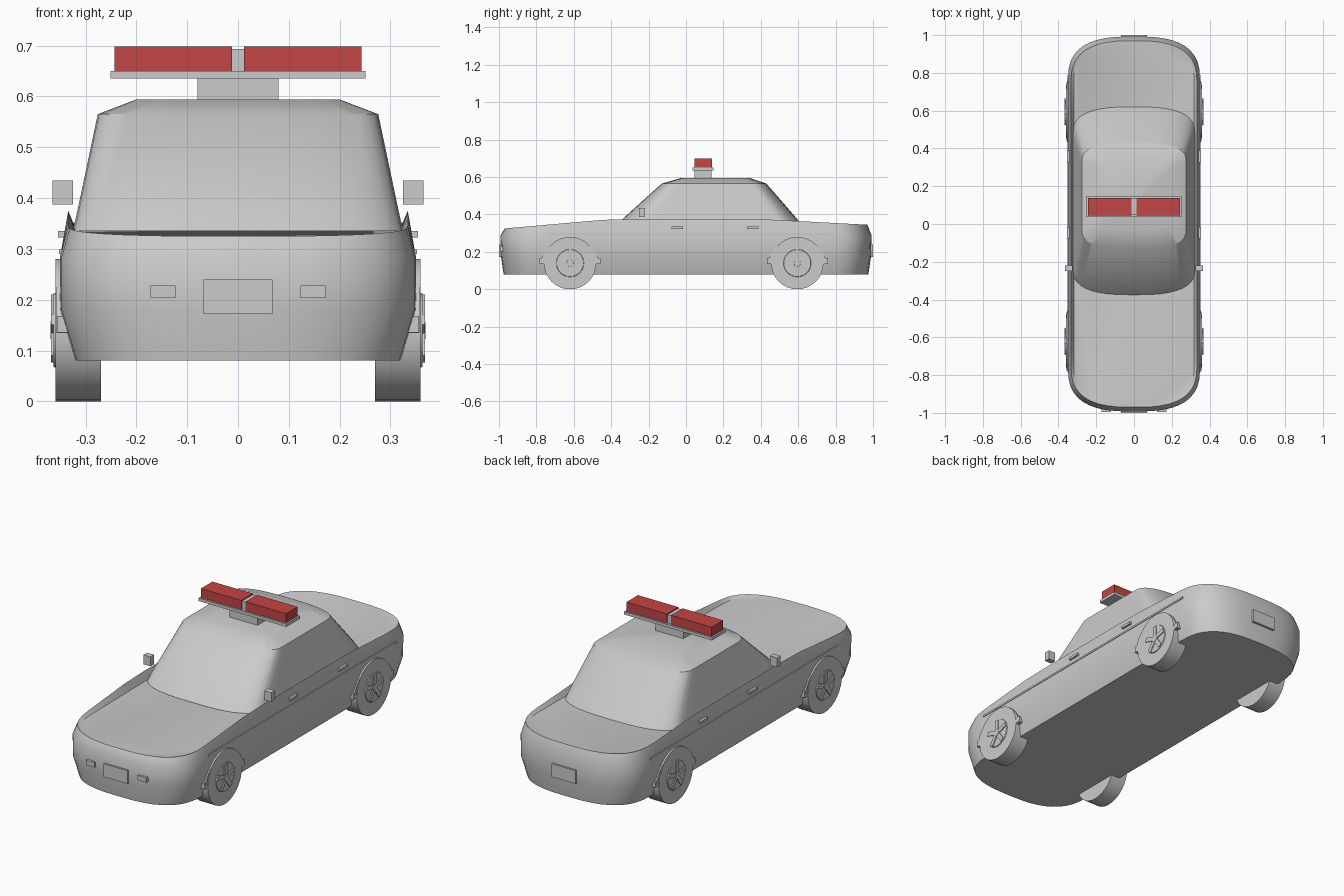
import bpy, bmesh, math
from mathutils import Matrix

old = bpy.data.objects.get("Cube")
if old:
    bpy.data.objects.remove(old)


def material(name, color):
    m = bpy.data.materials.new(name)
    m.use_nodes = True
    m.diffuse_color = color
    m.node_tree.nodes["Principled BSDF"].inputs["Base Color"].default_value = color
    return m


grey = material("light_grey", (0.6, 0.6, 0.6, 1))
red = material("beacon_red", (0.55, 0.06, 0.06, 1))


def finish(name, bm, mat=grey, smooth=None):
    bmesh.ops.recalc_face_normals(bm, faces=bm.faces)
    mesh = bpy.data.meshes.new(name)
    bm.to_mesh(mesh)
    bm.free()
    mesh.materials.append(mat)
    ob = bpy.data.objects.new(name, mesh)
    bpy.context.collection.objects.link(ob)
    if smooth:
        bpy.ops.object.select_all(action="DESELECT")
        ob.select_set(True)
        bpy.context.view_layer.objects.active = ob
        bpy.ops.object.shade_smooth_by_angle(angle=math.radians(smooth))
    return ob


def box(name, x, y, z, mat=grey):
    bm = bmesh.new()
    bmesh.ops.create_cube(bm, size=1)
    for v in bm.verts:
        v.co = [lo + (hi - lo) * (c + 0.5) for c, (lo, hi) in zip(v.co, (x, y, z))]
    return finish(name, bm, mat)


def loft(name, rings, smooth):
    # skin a stack of equal closed rings and cap both ends
    bm = bmesh.new()
    loops = [[bm.verts.new(p) for p in ring] for ring in rings]
    n = len(loops[0])
    for a, b in zip(loops, loops[1:]):
        for i in range(n):
            j = (i + 1) % n
            bm.faces.new((a[i], a[j], b[j], b[i]))
    bm.faces.new(loops[0])
    bm.faces.new(loops[-1])
    return finish(name, bm, smooth=smooth)


def outline(half, front, back, depth):
    # rounded plan: straight sides, bowed front and rear ends
    arc = [i * math.pi / 20 for i in range(11)]
    quarter = [(half * math.sin(t) ** 0.72, depth * (1 - math.cos(t) ** 0.72)
                if math.cos(t) > 1e-6 else depth) for t in arc]
    steps = 10
    ya, yb = front + depth, back - depth
    right = [(x, front + d) for x, d in quarter]
    right += [(half, ya + (yb - ya) * i / steps) for i in range(1, steps)]
    right += [(x, back - d) for x, d in reversed(quarter)]
    return right + [(-x, y) for x, y in reversed(right[1:-1])]


def belt(y):
    # height of the shoulder line along the car
    if y < -0.4:
        return 0.325 + (y + 0.97) / 0.57 * 0.05
    return 0.375 if y < 0.4 else 0.375 - (y - 0.4) / 0.57 * 0.03


# lower body
rings = []
for half, end, z in ((0.32, 0.975, 0.08), (0.35, 0.99, 0.18), (0.35, 0.993, 0.285)):
    rings.append([(x, y, z) for x, y in outline(half, -end, end, 0.24)])
top = outline(0.334, -0.97, 0.97, 0.23)
rings.append([(x, y, belt(y)) for x, y in top])
rings.append([(x * 0.955, y * 0.995, 0.335 + 0.01 * y) for x, y in top])
loft("body", rings, 32)

# cabin
rings = []
for half, front, back, depth, z in ((0.325, -0.375, 0.625, 0.15, 0.335),
                                    (0.316, -0.34, 0.595, 0.14, 0.375),
                                    (0.276, -0.13, 0.43, 0.1, 0.565),
                                    (0.2, -0.03, 0.345, 0.04, 0.594)):
    rings.append([(x, y, z) for x, y in outline(half, front, back, depth)])
loft("cabin", rings, 28)


def disc(name, side, x0, x1, y, z, r, r_out=None, sides=32):
    bm = bmesh.new()
    bmesh.ops.create_cone(bm, cap_ends=True, segments=sides, radius1=r,
                          radius2=r_out or r, depth=x1 - x0)
    turn = Matrix.Rotation(side * math.pi / 2, 4, "Y")
    bm.transform(Matrix.Translation((side * (x0 + x1) / 2, y, z)) @ turn)
    return finish(name, bm, smooth=30)


def arch(name, side, y0, z0):
    # half ring over the wheel
    bm = bmesh.new()
    rows = []
    for i in range(17):
        t = math.pi * i / 16
        c, s = math.cos(t), math.sin(t)
        rows.append([bm.verts.new((side * x, y0 + ry * c, z0 + rz * s))
                     for x, ry, rz in ((0.3, 0.138, 0.115), (0.357, 0.138, 0.115),
                                       (0.357, 0.155, 0.133), (0.3, 0.155, 0.133))])
    for a, b in zip(rows, rows[1:]):
        for i in range(4):
            j = (i + 1) % 4
            bm.faces.new((a[i], a[j], b[j], b[i]))
    bm.faces.new(rows[0])
    bm.faces.new(rows[-1])
    return finish(name, bm, smooth=30)


def span(side, a, b):
    return sorted((side * a, side * b))


hub_z = 0.14
for side, label in ((1, "left"), (-1, "right")):
    for end, y in (("front", -0.62), ("rear", 0.595)):
        tag = f"{end}_{label}"
        disc(f"{tag}_tire", side, 0.27, 0.359, y, hub_z, 0.14)
        disc(f"{tag}_rim", side, 0.35, 0.363, y, hub_z, 0.078, 0.072)
        disc(f"{tag}_hub_cap", side, 0.36, 0.369, y, hub_z, 0.022, 0.018, 10)
        # five spokes
        bm = bmesh.new()
        for k in range(5):
            m = (Matrix.Translation((side * 0.363, y, hub_z))
                 @ Matrix.Rotation(k * math.tau / 5, 4, "X")
                 @ Matrix.Translation((0, 0, 0.036))
                 @ Matrix.Diagonal((0.009, 0.022, 0.068, 1)))
            bmesh.ops.create_cube(bm, size=1, matrix=m)
        finish(f"{tag}_spokes", bm)
        # wheel arch and its feet
        arch(f"{tag}_arch", side, y, 0.135)
        for d in (-1, 1):
            lo, hi = sorted((y + d * 0.135, y + d * 0.163))
            box(f"{tag}_arch_foot", span(side, 0.3, 0.356), (lo, hi), (0.136, 0.168))
    # door handles, side trim and mirror
    for end, y in (("front", -0.047), ("rear", 0.357)):
        box(f"{end}_{label}_handle", span(side, 0.335, 0.354),
            (y - 0.031, y + 0.031), (0.322, 0.335))
    box(f"{label}_trim", span(side, 0.33, 0.352), (-0.74, 0.79), (0.29, 0.299))
    box(f"{label}_mirror", span(side, 0.325, 0.365), (-0.25, -0.22), (0.387, 0.435))
    # front lamp and red beacon
    box(f"{label}_lamp", span(side, 0.123, 0.172), (-0.994, -0.955), (0.203, 0.228))
    box(f"{label}_beacon", span(side, 0.012, 0.243), (0.045, 0.138), (0.65, 0.698), red)

# number plates
box("front_plate", (-0.068, 0.068), (-1.0, -0.97), (0.172, 0.24))
box("rear_plate", (-0.068, 0.068), (0.97, 1.0), (0.172, 0.24))

# roof light bar
box("beacon_stand", (-0.08, 0.08), (0.045, 0.135), (0.585, 0.636))
box("beacon_base", (-0.251, 0.251), (0.036, 0.147), (0.635, 0.65))
box("beacon_divider", (-0.012, 0.012), (0.048, 0.135), (0.65, 0.693))
